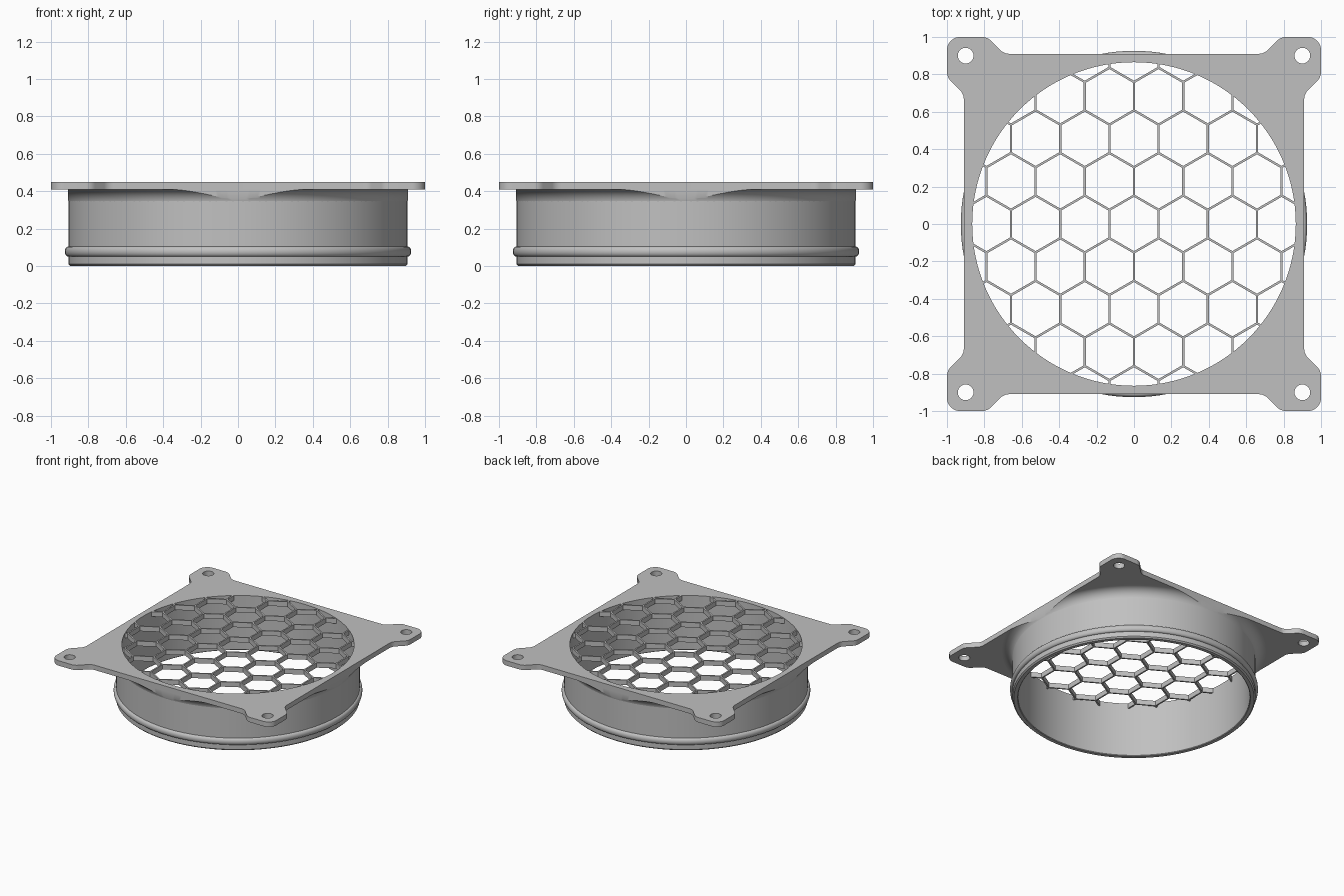
import bpy, bmesh
from math import sin, cos, pi, sqrt, tan
from mathutils import Vector

if "Cube" in bpy.data.objects:
    bpy.data.objects.remove(bpy.data.objects["Cube"])

INNER, OUTER, SIDE = 0.865, 0.907, 0.91      # tube radii, half width of plate
BASE, TOP = 0.41, 0.45                       # plate underside and top

grey = bpy.data.materials.new("light_grey")
grey.use_nodes = True
grey.diffuse_color = (0.53, 0.53, 0.53, 1)
grey.node_tree.nodes["Principled BSDF"].inputs["Base Color"].default_value = (0.53, 0.53, 0.53, 1)


def finish(name, bm, smooth=True):
    """Turn a bmesh into a named, shaded object."""
    bmesh.ops.remove_doubles(bm, verts=bm.verts, dist=1e-5)
    bmesh.ops.recalc_face_normals(bm, faces=bm.faces)
    mesh = bpy.data.meshes.new(name)
    bm.to_mesh(mesh)
    bm.free()
    mesh.materials.append(grey)
    obj = bpy.data.objects.new(name, mesh)
    bpy.context.collection.objects.link(obj)
    bpy.ops.object.select_all(action='DESELECT')
    obj.select_set(True)
    bpy.context.view_layer.objects.active = obj
    if smooth:
        bpy.ops.object.shade_smooth_by_angle(angle=pi / 6)
    return obj


def lathe(profile, steps=128):
    """Revolve a closed (radius, height) profile around z."""
    bm = bmesh.new()
    rings = []
    for i in range(steps):
        a = 2 * pi * i / steps
        rings.append([bm.verts.new((r * cos(a), r * sin(a), z)) for r, z in profile])
    n = len(profile)
    for i in range(steps):
        p, q = rings[i], rings[(i + 1) % steps]
        for j in range(n):
            k = (j + 1) % n
            bm.faces.new((p[j], q[j], q[k], p[k]))
    return bm


def circle(x, y, r, steps):
    return [(x + r * cos(2 * pi * i / steps), y + r * sin(2 * pi * i / steps)) for i in range(steps)]


def rounded(points, radius, steps=8):
    """Round every corner of a closed polygon with a tangent arc."""
    out = []
    for i, p in enumerate(points):
        p = Vector(p)
        u = (Vector(points[i - 1]) - p).normalized()
        v = (Vector(points[(i + 1) % len(points)]) - p).normalized()
        half = u.angle(v) / 2
        start, end = p + u * radius / tan(half), p + v * radius / tan(half)
        centre = p + (u + v).normalized() * radius / sin(half)
        for s in range(steps + 1):
            d = start.lerp(end, s / steps) - centre
            out.append(tuple(centre + d.normalized() * radius))
    return out


# Tube with a rounded bead near its lower rim
bead = [(OUTER + 0.019 * sin(pi * i / 12), 0.077 - 0.027 * cos(pi * i / 12)) for i in range(13)]
finish("tube", lathe([(INNER, BASE), (INNER, 0.005), (INNER + 0.005, 0), (OUTER - 0.01, 0),
                      (OUTER, 0.01)] + bead + [(OUTER, BASE)]))

# Flared fillet under the plate, trimmed flush with the plate's four sides
R = 0.08
arc = [(OUTER - 0.002 + R - R * cos(i * pi / 24), BASE - R + R * sin(i * pi / 24)) for i in range(13)]
bm = lathe([(INNER + 0.01, BASE), (INNER + 0.01, BASE - R)] + arc, 192)
for axis in ((1, 0, 0), (-1, 0, 0), (0, 1, 0), (0, -1, 0)):
    n = Vector(axis)
    cut = bmesh.ops.bisect_plane(bm, geom=bm.verts[:] + bm.edges[:] + bm.faces[:], dist=1e-6,
                                 plane_co=n * SIDE, plane_no=n, clear_outer=True)
    edges = [e for e in cut["geom_cut"] if isinstance(e, bmesh.types.BMEdge)]
    bmesh.ops.triangle_fill(bm, edges=edges, use_beauty=True)
finish("flared_fillet", bm)

# Square plate with four eared corners, screw holes and a round opening
ear = [(SIDE, 0.695), (1, 0.785), (1, 1), (0.785, 1), (0.695, SIDE)]
outline = []
for turn in range(4):
    c, s = (1, 0, -1, 0)[turn], (0, 1, 0, -1)[turn]
    outline += [(x * c - y * s, x * s + y * c) for x, y in ear]
loops = [rounded(outline, 0.07), circle(0, 0, INNER, 128)]
loops += [circle(x, y, 0.042, 32) for x in (-0.9, 0.9) for y in (-0.9, 0.9)]
curve = bpy.data.curves.new("plate_outline", 'CURVE')
curve.dimensions = '2D'
curve.fill_mode = 'BOTH'
curve.extrude = (TOP - BASE) / 2
for loop in loops:
    spline = curve.splines.new('POLY')
    spline.points.add(len(loop) - 1)
    spline.use_cyclic_u = True
    for point, (x, y) in zip(spline.points, loop):
        point.co = (x, y, 0, 1)
helper = bpy.data.objects.new("plate_outline", curve)
bpy.context.collection.objects.link(helper)
bpy.context.view_layer.update()
mesh = bpy.data.meshes.new_from_object(helper.evaluated_get(bpy.context.evaluated_depsgraph_get()))
bm = bmesh.new()
bm.from_mesh(mesh)
bmesh.ops.translate(bm, verts=bm.verts, vec=(0, 0, (TOP + BASE) / 2))
bpy.data.objects.remove(helper)
bpy.data.meshes.remove(mesh)
finish("mounting_plate", bm)

# Honeycomb grille of thin mitred ribs, clipped to the round opening
PITCH, HALF, REACH = 0.263, 0.006, INNER + 0.008
EDGE = PITCH / sqrt(3)


def add_rib(bm, a, b):
    d = (b - a).normalized()
    mid = a.dot(d)
    room = REACH ** 2 - (a - d * mid).length_squared
    if room <= 0:
        return
    lo, hi = max(0, -sqrt(room) - mid), min((b - a).length, sqrt(room) - mid)
    if hi - lo < 0.015:
        return
    side = Vector((-d.y, d.x)) * HALF
    inset = d * HALF / sqrt(3)
    p, q = a + d * lo, a + d * hi
    ring = [p, p + inset - side, q - inset - side, q, q - inset + side, p + inset + side]
    low = [bm.verts.new((v.x, v.y, BASE)) for v in ring]
    high = [bm.verts.new((v.x, v.y, TOP)) for v in ring]
    bm.faces.new(low[::-1])
    bm.faces.new(high)
    for i in range(6):
        k = (i + 1) % 6
        if i in (0, 2, 3, 5) and (lo == 0 and i in (0, 5) or hi == (b - a).length and i in (2, 3)):
            continue                         # mitred ends meet their neighbours
        bm.faces.new((low[i], low[k], high[k], high[i]))


bm = bmesh.new()
for row in range(-5, 6):
    for col in range(-5, 6):
        centre = Vector(((col + (row % 2) / 2) * PITCH, row * 1.5 * EDGE))
        corners = [centre + EDGE * Vector((cos(pi / 6 + k * pi / 3), sin(pi / 6 + k * pi / 3)))
                   for k in range(4)]
        for k in range(3):                   # three edges per cell cover the lattice
            add_rib(bm, corners[k], corners[k + 1])
finish("honeycomb_grille", bm, smooth=False)
